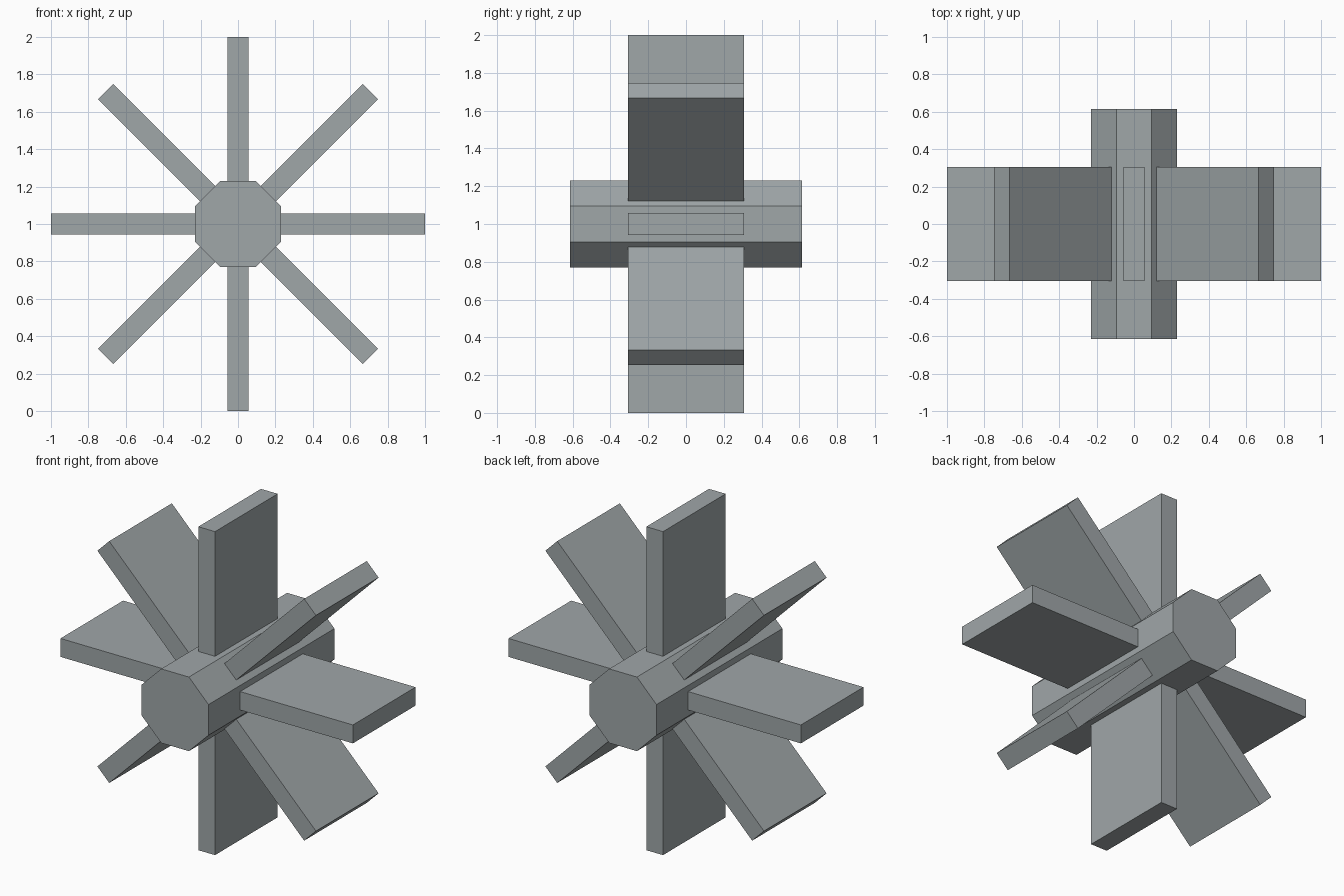
import bpy
import math
from mathutils import Matrix

cube = bpy.data.objects.get("Cube")
if cube:
    bpy.data.objects.remove(cube, do_unlink=True)

HUB_APOTHEM, HUB_LENGTH = 0.229, 1.23
PADDLE_THICKNESS, PADDLE_WIDTH = 0.114, 0.612
INNER, OUTER = 0.2, 1.0
SIDES = 8
CENTRE = Matrix.Translation((0, 0, 1))

grey = bpy.data.materials.new("steel_grey")
grey.use_nodes = True
colour = (0.35, 0.385, 0.395, 1)
grey.diffuse_color = colour
grey.node_tree.nodes["Principled BSDF"].inputs["Base Color"].default_value = colour


def finish(name, matrix):
    """Bake the transform into the mesh, then name and colour the part."""
    obj = bpy.context.object
    obj.name = name
    obj.matrix_world = Matrix.Identity(4)
    obj.data.transform(matrix)
    obj.data.materials.append(grey)


# Octagonal hub lying along y, with flats facing each paddle
bpy.ops.mesh.primitive_cylinder_add(
    vertices=SIDES, radius=HUB_APOTHEM / math.cos(math.pi / SIDES), depth=HUB_LENGTH)
finish("hub", CENTRE @ Matrix.Rotation(math.pi / 2, 4, "X")
       @ Matrix.Rotation(math.pi / SIDES, 4, "Z"))

# Flat paddles, one on each side of the hub
for i in range(SIDES):
    bpy.ops.mesh.primitive_cube_add(size=1)
    finish(f"paddle_{i + 1}",
           CENTRE @ Matrix.Rotation(i * math.tau / SIDES, 4, "Y")
           @ Matrix.Translation((0, 0, (INNER + OUTER) / 2))
           @ Matrix.Diagonal((PADDLE_THICKNESS, PADDLE_WIDTH, OUTER - INNER, 1)))
